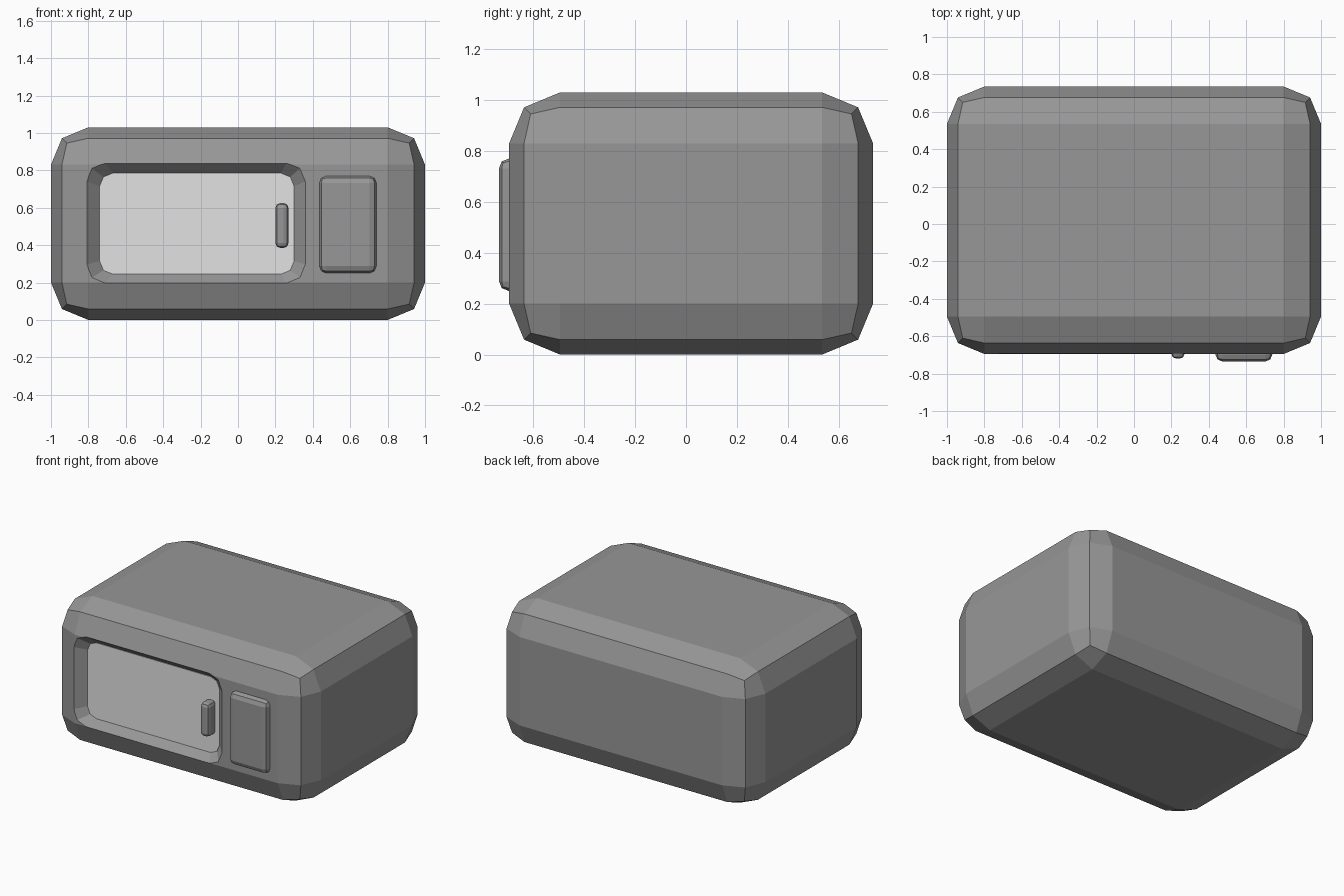
import bpy, bmesh, math
from mathutils import Vector

if "Cube" in bpy.data.objects:
    bpy.data.objects.remove(bpy.data.objects["Cube"], do_unlink=True)


def material(name, value):
    mat = bpy.data.materials.new(name)
    mat.use_nodes = True
    colour = (value, value, value, 1)
    mat.diffuse_color = colour
    mat.node_tree.nodes["Principled BSDF"].inputs["Base Color"].default_value = colour
    return mat


casing = material("casing grey", 0.31)
glass = material("window light grey", 0.76)


def finish(name, bm, mat):
    bmesh.ops.recalc_face_normals(bm, faces=bm.faces)
    mesh = bpy.data.meshes.new(name)
    bm.to_mesh(mesh)
    bm.free()
    mesh.materials.append(mat)
    obj = bpy.data.objects.new(name, mesh)
    bpy.context.collection.objects.link(obj)
    return obj


def rounded_box(name, low, high, radius, segments=2):
    low, high = Vector(low), Vector(high)
    bm = bmesh.new()
    bmesh.ops.create_cube(bm, size=1)
    for v in bm.verts:
        v.co = (low + high) / 2 + v.co * (high - low)
    bmesh.ops.bevel(bm, geom=bm.edges[:], offset=radius, segments=segments,
                    profile=0.5, affect="EDGES")
    return finish(name, bm, casing)


def outline(bm, y, x0, x1, z0, z1, radius):
    """Rectangle in the xz plane with two-step rounded corners."""
    corners = [(x1, z1, -1, -1), (x0, z1, 1, -1), (x0, z0, 1, 1), (x1, z0, -1, 1)]
    verts = []
    for quarter, (x, z, sx, sz) in enumerate(corners):
        for step in range(3):
            a = math.radians(90 * quarter + 45 * step)
            verts.append(bm.verts.new((x + sx * radius + radius * math.cos(a), y,
                                       z + sz * radius + radius * math.sin(a))))
    return verts


def loft(name, sections, mat):
    bm = bmesh.new()
    loops = [outline(bm, *s) for s in sections]
    for a, b in zip(loops, loops[1:]):
        for i in range(len(a)):
            j = (i + 1) % len(a)
            bm.faces.new((a[i], a[j], b[j], b[i]))
    bm.faces.new(loops[0])
    bm.faces.new(loops[-1])
    return finish(name, bm, mat)


# Rounded casing
body = rounded_box("casing", (-1, -0.695, 0), (1, 0.735, 1.03), 0.2)

# Sloped window recess
outer = (-0.81, 0.36, 0.197, 0.84, 0.1)
inner = (-0.74, 0.30, 0.245, 0.785, 0.07)
cutter = loft("window_cutter", [(-0.8, *outer), (-0.695, *outer), (-0.634, *inner)], casing)
cutter.hide_render = True
cutter.hide_set(True)
cut = body.modifiers.new("window recess", "BOOLEAN")
cut.operation = "DIFFERENCE"
cut.solver = "EXACT"
cut.object = cutter

# Window pane on the recess floor
loft("window_pane", [(-0.638, *inner), (-0.632, *inner)], glass)

# Door handle and control panel
rounded_box("door_handle", (0.2, -0.72, 0.385), (0.27, -0.62, 0.625), 0.026)
rounded_box("control_panel", (0.435, -0.735, 0.25), (0.74, -0.65, 0.77), 0.038)
